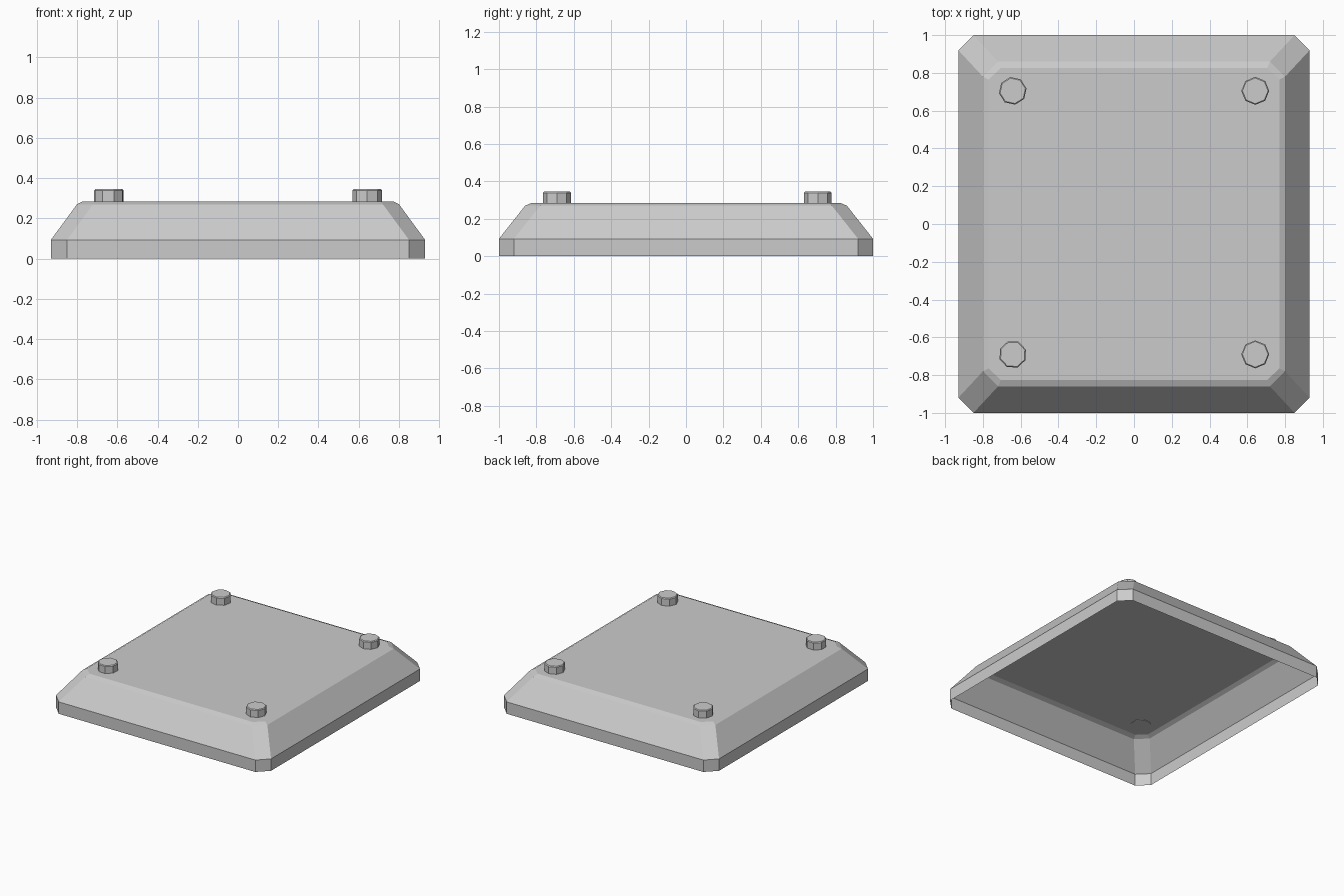
import bpy, bmesh, math

if "Cube" in bpy.data.objects:
    bpy.data.objects.remove(bpy.data.objects["Cube"])

grey = bpy.data.materials.new("light_grey")
grey.diffuse_color = (0.6, 0.6, 0.6, 1)
grey.use_nodes = True
grey.node_tree.nodes["Principled BSDF"].inputs["Base Color"].default_value = grey.diffuse_color


def loft(name, rings, cap_bottom):
    """Join closed rings of points from bottom to top and cap the top."""
    bm = bmesh.new()
    loops = [[bm.verts.new(p) for p in ring] for ring in rings]
    n = len(loops[0])
    for low, high in zip(loops, loops[1:]):
        for i in range(n):
            j = (i + 1) % n
            bm.faces.new((low[i], low[j], high[j], high[i]))
    bm.faces.new(loops[-1])
    if cap_bottom:
        bm.faces.new(loops[0][::-1])
    mesh = bpy.data.meshes.new(name)
    bm.to_mesh(mesh)
    bm.free()
    mesh.materials.append(grey)
    obj = bpy.data.objects.new(name, mesh)
    bpy.context.collection.objects.link(obj)
    return obj


def cut_rectangle(x, y, cx, cy, z):
    """Rectangle with clipped corners, counter-clockwise."""
    return [(x, -y + cy, z), (x, y - cy, z), (x - cx, y, z), (-x + cx, y, z),
            (-x, y - cy, z), (-x, -y + cy, z), (-x + cx, -y, z), (x - cx, -y, z)]


def circle(cx, cy, r, z, turn, sides=8):
    return [(cx + r * math.cos(turn + math.tau * i / sides),
             cy + r * math.sin(turn + math.tau * i / sides), z) for i in range(sides)]


# Hollow cover plate, open underneath
loft("cover_plate", [cut_rectangle(0.93, 1.0, 0.08, 0.08, 0),
                     cut_rectangle(0.93, 1.0, 0.08, 0.08, 0.093),
                     cut_rectangle(0.80, 0.86, 0.08, 0.08, 0.27),
                     cut_rectangle(0.77, 0.825, 0.065, 0.06, 0.285)], False)

# Corner bolts, each turned a little differently
bolts = [(-0.642, -0.69, 20), (0.642, -0.69, 0), (0.642, 0.705, 0), (-0.642, 0.705, 10)]
for i, (x, y, angle) in enumerate(bolts):
    t = math.radians(angle)
    loft(f"bolt_{i + 1}", [circle(x, y, 0.074, 0.282, t),
                           circle(x, y, 0.074, 0.339, t),
                           circle(x, y, 0.068, 0.345, t)], True)
